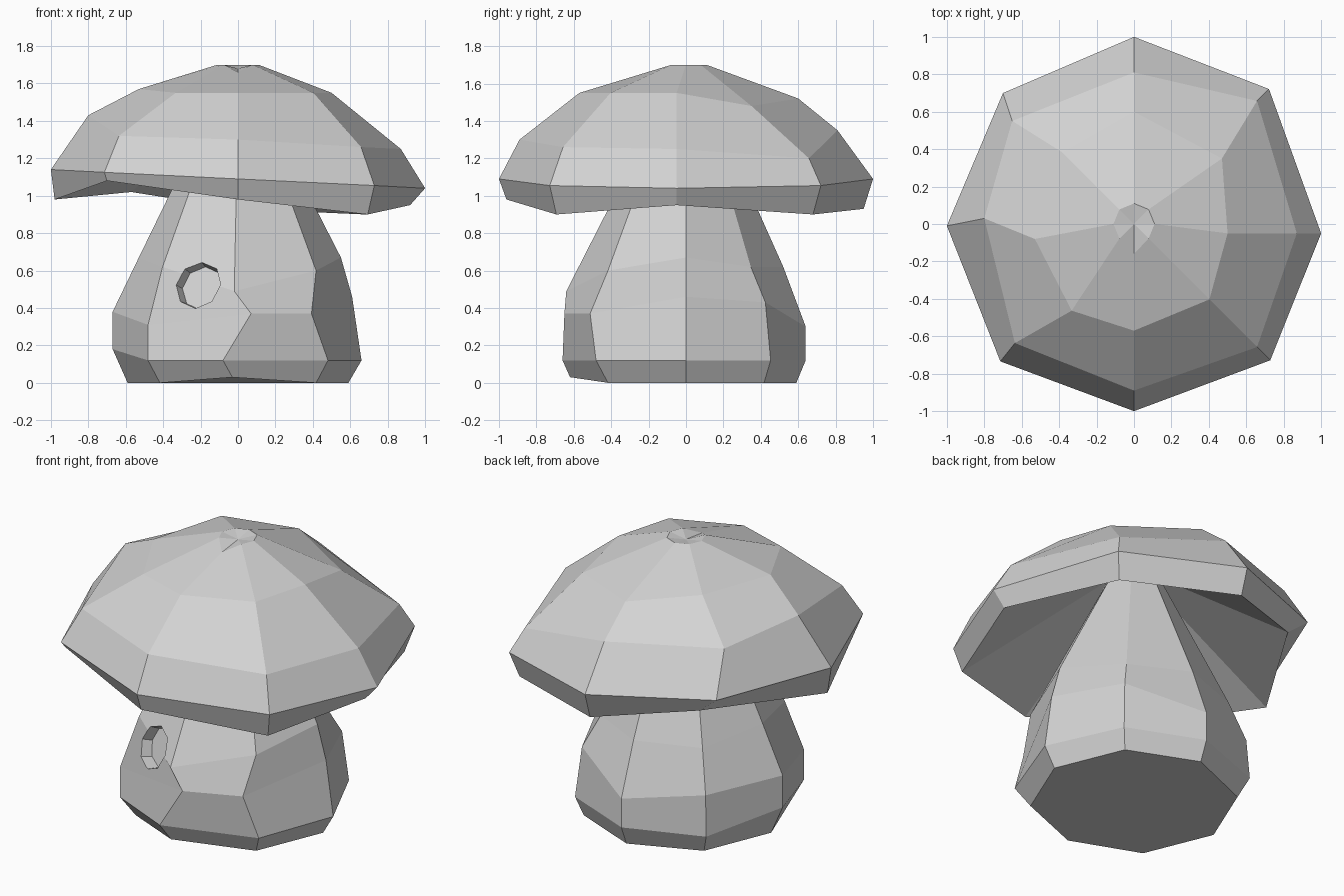
import bpy
import bmesh
from math import cos, sin, pi
from mathutils import Vector

SIDES = 8

cube = bpy.data.objects.get("Cube")
if cube:
    bpy.data.objects.remove(cube, do_unlink=True)

grey = bpy.data.materials.new("plain_grey")
grey.use_nodes = True
grey.diffuse_color = (0.65, 0.65, 0.65, 1)
grey.node_tree.nodes["Principled BSDF"].inputs["Base Color"].default_value = grey.diffuse_color


def per_side(value):
    """Repeat a single number for every side of a ring."""
    return value if isinstance(value, list) else [value] * SIDES


def add_ring(bm, radii, heights):
    """Eight corners, counted counter-clockwise from +x."""
    corners = []
    for i, (radius, height) in enumerate(zip(per_side(radii), per_side(heights))):
        angle = 2 * pi * i / SIDES
        corners.append(bm.verts.new((radius * cos(angle), radius * sin(angle), height)))
    return corners


def bridge(bm, lower, upper):
    """Join two rings with a band of quads."""
    for i in range(SIDES):
        j = (i + 1) % SIDES
        bm.faces.new((lower[i], lower[j], upper[j], upper[i]))


def finish(bm, name):
    bmesh.ops.recalc_face_normals(bm, faces=bm.faces[:])
    mesh = bpy.data.meshes.new(name)
    bm.to_mesh(mesh)
    bm.free()
    mesh.materials.append(grey)
    obj = bpy.data.objects.new(name, mesh)
    bpy.context.collection.objects.link(obj)
    return obj


def build_cap():
    bm = bmesh.new()
    # Rim heights lean down towards +x
    rim_heights = [1.09 - 0.05 * cos(2 * pi * i / SIDES) for i in range(SIDES)]
    rings = [
        # peak of the hollow underside, around the stem top
        add_ring(bm, 0.14, 1.46),
        # lower rim
        add_ring(bm, [0.92, 0.96, 0.95, 0.89, 0.98, 0.99, 0.96, 0.98],
                 [0.95, 0.9, 0.93, 1.02, 0.98, 1.08, 0.98, 0.9]),
        # upper rim
        add_ring(bm, [1, 1.02, 1, 0.99, 1, 1.01, 1, 1.03], rim_heights),
        # shoulder
        add_ring(bm, [0.87, 0.93, 0.81, 0.85, 0.8, 0.9, 0.89, 0.93],
                 [1.25, 1.2, 1.35, 1.38, 1.43, 1.32, 1.3, 1.26]),
        # crown
        add_ring(bm, [0.5, 0.58, 0.6, 0.54, 0.53, 0.57, 0.57, 0.57],
                 [1.55, 1.48, 1.52, 1.58, 1.57, 1.55, 1.55, 1.55]),
        # crown dimple edge
        add_ring(bm, 0.11, 1.7),
    ]
    for lower, upper in zip(rings, rings[1:]):
        bridge(bm, lower, upper)
    bm.faces.new(rings[0])
    lower_rim, upper_rim, shoulder, crown, dimple = rings[1:]
    # Dimple on top, open towards the front
    dimple[6].co = (0, -0.16, 1.66)
    centre = bm.verts.new((0, 0, 1.68))
    for i in range(SIDES):
        bm.faces.new((dimple[i], dimple[(i + 1) % SIDES], centre))
    # Uneven corners: the +x side swings forward, others twist a little
    for ring in (lower_rim, upper_rim, shoulder, crown):
        ring[0].co.y -= 0.05
    lower_rim[3].co = (-0.57, 0.68, 1.02)
    upper_rim[4].co.y -= 0.01
    upper_rim[5].co.y -= 0.02
    shoulder[3].co += Vector((-0.05, -0.05, 0))
    shoulder[4].co.y += 0.03
    crown[1].co += Vector((0.06, -0.06, 0))
    crown[4].co.y -= 0.08
    crown[5].co += Vector((0.07, -0.06, 0))
    return finish(bm, "cap")


def build_stem():
    bm = bmesh.new()
    rings = [
        # foot
        add_ring(bm, 0.59, 0),
        add_ring(bm, [0.66, 0.64, 0.64, 0.66, 0.67, 0.68, 0.66, 0.68],
                 [0.12, 0.12, 0.12, 0.12, 0.18, 0.12, 0.12, 0.12]),
        # belly
        add_ring(bm, [0.61, 0.6, 0.64, 0.64, 0.67, 0.68, 0.65, 0.64],
                 [0.46, 0.43, 0.3, 0.37, 0.38, 0.31, 0.37, 0.37]),
        # waist
        add_ring(bm, [0.55, 0.49, 0.52, 0.54, 0.53, 0.57, 0.64, 0.59],
                 [0.67, 0.62, 0.62, 0.62, 0.67, 0.62, 0.49, 0.6]),
        # narrow top, inside the hollow of the cap
        add_ring(bm, 0.14, 1.47),
    ]
    for lower, upper in zip(rings, rings[1:]):
        bridge(bm, lower, upper)
    bm.faces.new(rings[0])
    bm.faces.new(rings[-1])
    # Crooked front edges
    foot, ankle, belly, waist = rings[:4]
    foot[6].co += Vector((-0.03, -0.03, 0.03))
    ankle[6].co.x -= 0.08
    belly[6].co.x += 0.07
    waist[6].co.x -= 0.02
    belly[7].co += Vector((-0.06, -0.06, 0))
    return finish(bm, "stem")


def carve_hole(stem):
    """Cut a shallow eight-sided hollow into the front of the stem."""
    bm = bmesh.new()
    bmesh.ops.create_cone(bm, cap_ends=True, segments=SIDES,
                          radius1=0.12, radius2=0.15, depth=0.18)
    cutter = finish(bm, "hole_cutter")
    cutter.hide_render = True
    outward = Vector((-0.37, -0.88, 0.28))
    cutter.rotation_mode = "QUATERNION"
    cutter.rotation_quaternion = outward.to_track_quat("Z", "Y")
    cutter.location = (-0.22, -0.55, 0.53)
    cut = stem.modifiers.new("hole", "BOOLEAN")
    cut.operation = "DIFFERENCE"
    cut.solver = "EXACT"
    cut.object = cutter
    bpy.context.view_layer.objects.active = stem
    bpy.ops.object.modifier_apply(modifier=cut.name)
    bpy.data.objects.remove(cutter, do_unlink=True)


build_cap()
carve_hole(build_stem())
